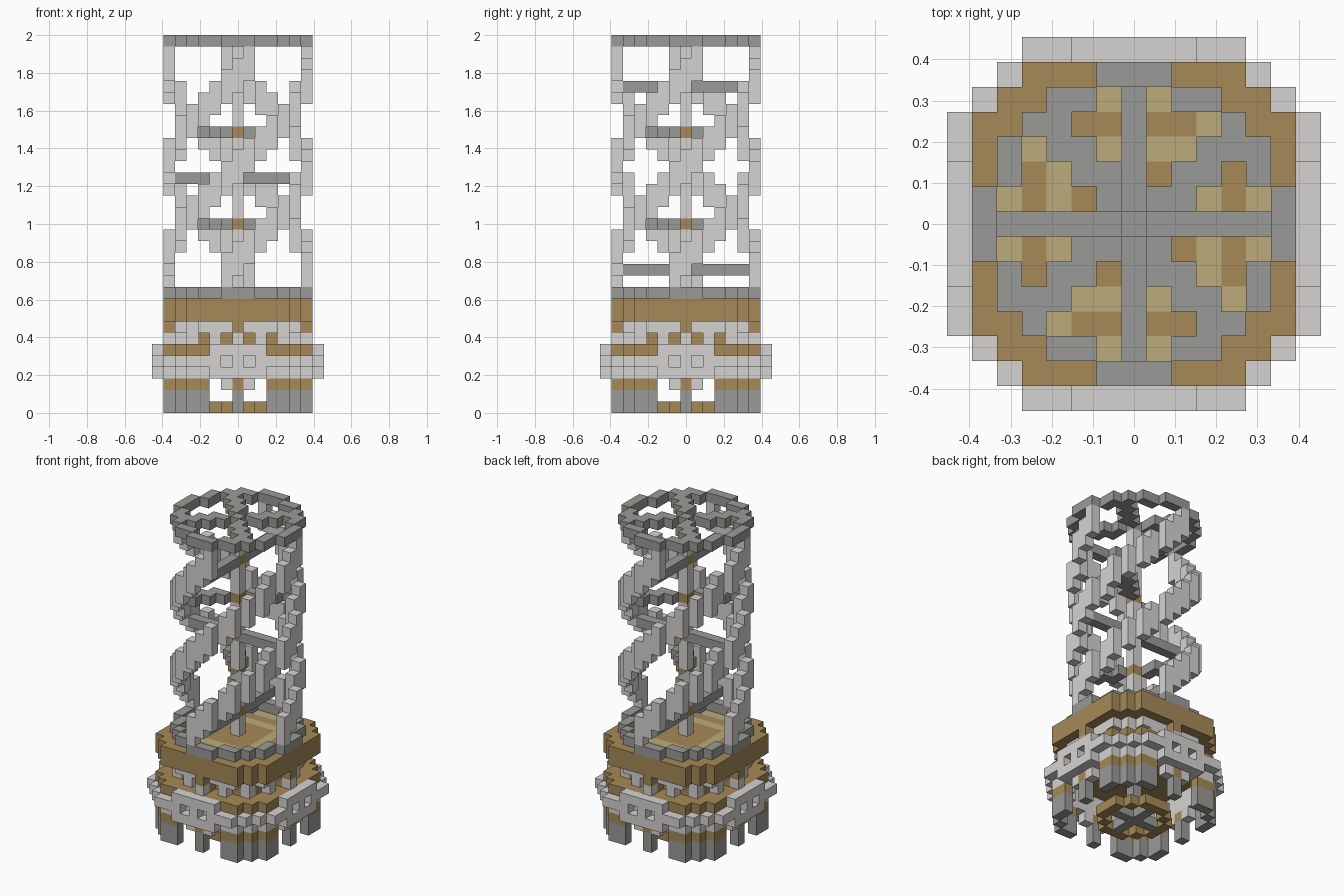
import bpy, bmesh
from mathutils import Vector

if "Cube" in bpy.data.objects:
    bpy.data.objects.remove(bpy.data.objects["Cube"], do_unlink=True)

U = 2 / 33          # edge of one block
TOP = 32            # index of the top layer


def material(name, *rgb):
    lin = [((c / 255 + 0.055) / 1.055) ** 2.4 for c in rgb]
    m = bpy.data.materials.new(name)
    m.use_nodes = True
    m.diffuse_color = (*lin, 1)
    m.node_tree.nodes["Principled BSDF"].inputs["Base Color"].default_value = (*lin, 1)
    return m


LIGHT = material("light_stone", 214, 212, 210)
GREY = material("mid_grey", 154, 154, 151)
BROWN = material("brown", 166, 138, 88)
TAN = material("tan", 188, 171, 122)

SIDES = [Vector(d) for d in ((1, 0, 0), (-1, 0, 0), (0, 1, 0), (0, -1, 0), (0, 0, 1), (0, 0, -1))]


def part(name, cells, mats, rule=None):
    """Make one object from unit blocks, keeping only the outer faces."""
    cells = set(cells)
    bm = bmesh.new()
    for cell in cells:
        centre = Vector(cell) + Vector((0, 0, 0.5))
        for d in SIDES:
            if tuple(int(a + b) for a, b in zip(cell, d)) in cells:
                continue
            a = Vector((d.y, d.z, d.x))
            b = d.cross(a)
            corners = [centre + (d + a * s + b * t) / 2 for s, t in ((1, 1), (-1, 1), (-1, -1), (1, -1))]
            face = bm.faces.new([bm.verts.new(c * U) for c in corners])
            if rule:
                face.material_index = rule(cell, d)
    bmesh.ops.remove_doubles(bm, verts=bm.verts, dist=U / 100)
    mesh = bpy.data.meshes.new(name)
    bm.to_mesh(mesh)
    bm.free()
    for m in mats if isinstance(mats, (list, tuple)) else [mats]:
        mesh.materials.append(m)
    ob = bpy.data.objects.new(name, mesh)
    bpy.context.collection.objects.link(ob)


def turn(x, y, quarters):
    for _ in range(quarters % 4):
        x, y = -y, x
    return x, y


def around(points):
    return {turn(x, y, q) for x, y in points for q in range(4)}


def disc(reach, limit):
    """Blocks within a square reach and a squared radius."""
    r = range(-reach, reach + 1)
    return {(x, y) for x in r for y in r if x * x + y * y <= limit}


def layers(points, *zs):
    return {(x, y, z) for x, y in points for z in zs}


# Thin ring as an ordered path, eight blocks to each quarter, starting at the front
QUARTER = [(0, -6), (1, -6), (2, -5), (3, -5), (4, -4), (5, -3), (5, -2), (6, -1)]
RING = [turn(x, y, q) for q in range(4) for x, y in QUARTER]
DIAGONAL = [(1, 1), (2, 1), (2, 2), (3, 2), (3, 3), (4, 3)]
FOOT_GROUP = [(3, 6), (4, 6), (5, 5), (6, 4), (6, 3), (0, 6)]
WIDE = disc(6, 52)
NECK = disc(5, 34)

# Bottom rosette
part("rosette_rim", layers(disc(3, 10) - disc(2, 5), 0), BROWN)
part("rosette_cross", layers(around([(0, 0), (1, 0), (2, 0)]), 0), GREY)
part("lower_stem", layers([(0, 0)], *range(1, 5)), GREY)

# Feet with coloured caps, and small teeth beside the middle feet
part("feet", layers(around(FOOT_GROUP), 0, 1), GREY)
part("foot_caps", layers(around(FOOT_GROUP), 2), BROWN)
part("teeth", layers(around([(1, 6), (-1, 6)]), 2), LIGHT)

# Collar: outer band with windows, taller panels on four sides, and an inner wall
windows = around([(1, 7), (-1, 7)])
panels = around([(i, 7) for i in range(-2, 3)])
part("collar", layers(disc(7, 65) - WIDE - windows, 4) | layers(panels, 3, 5), LIGHT)
part("collar_backing", layers(WIDE - NECK, 3, 4), LIGHT)

# Flange, neck and brackets
part("flange", layers(WIDE, 5), BROWN)
part("neck_core", layers(disc(5, 25), 6), BROWN)
part("neck_posts", layers(RING[::2], 6), LIGHT)
part("neck_band", layers(NECK, 7), LIGHT)
part("brackets", layers(around([(0, 6)]), 7), BROWN)


# Platform with a winding inlay in its top
def floor_rule(cell, d):
    x, y, z = cell
    r2 = x * x + y * y
    inlay = 8 < r2 < 16 or 21 < r2 < 35 or abs(x) == abs(y) == 3
    return int(d.z > 0 and z == 9 and inlay)


part("platform", layers(WIDE, 8, 9), [BROWN, TAN], floor_rule)
part("platform_rim", layers(RING, 10), GREY)

# Four strands climbing around the shaft, cut off just past each end
for q, side in enumerate(("front", "right", "back", "left")):
    steps = [(z, z - 13 + k) for z in range(11, TOP) for k in (-1, 0, 1)]
    cells = {(*RING[(s + 8 * q) % 32], z) for z, s in steps if -1 <= s <= 17}
    part("strand_from_" + side, cells, LIGHT)

# Rungs joining opposite strands, each an eighth turn further on
hubs = range(12, TOP, 4)
straight = [(i, 0) for i in range(1, 6)]
for n, z in enumerate(hubs):
    path, q = (DIAGONAL, (n + 5) // 2) if n % 2 else (straight, n // 2 + 1)
    cells = {turn(x, y, q + h) for x, y in path for h in (0, 2)}
    part("rung_%d" % (n + 1), layers(cells, z), GREY)

# Central stem with coloured hubs
part("stem", layers([(0, 0)], *[z for z in range(10, TOP) if z not in hubs]), LIGHT)
part("stem_hubs", layers([(0, 0)], *hubs), BROWN)

# Top ring with diagonal spokes
part("top_ring", layers(RING, TOP), GREY)
part("top_spokes", layers(around(DIAGONAL + [(0, 0)]), TOP), GREY)
